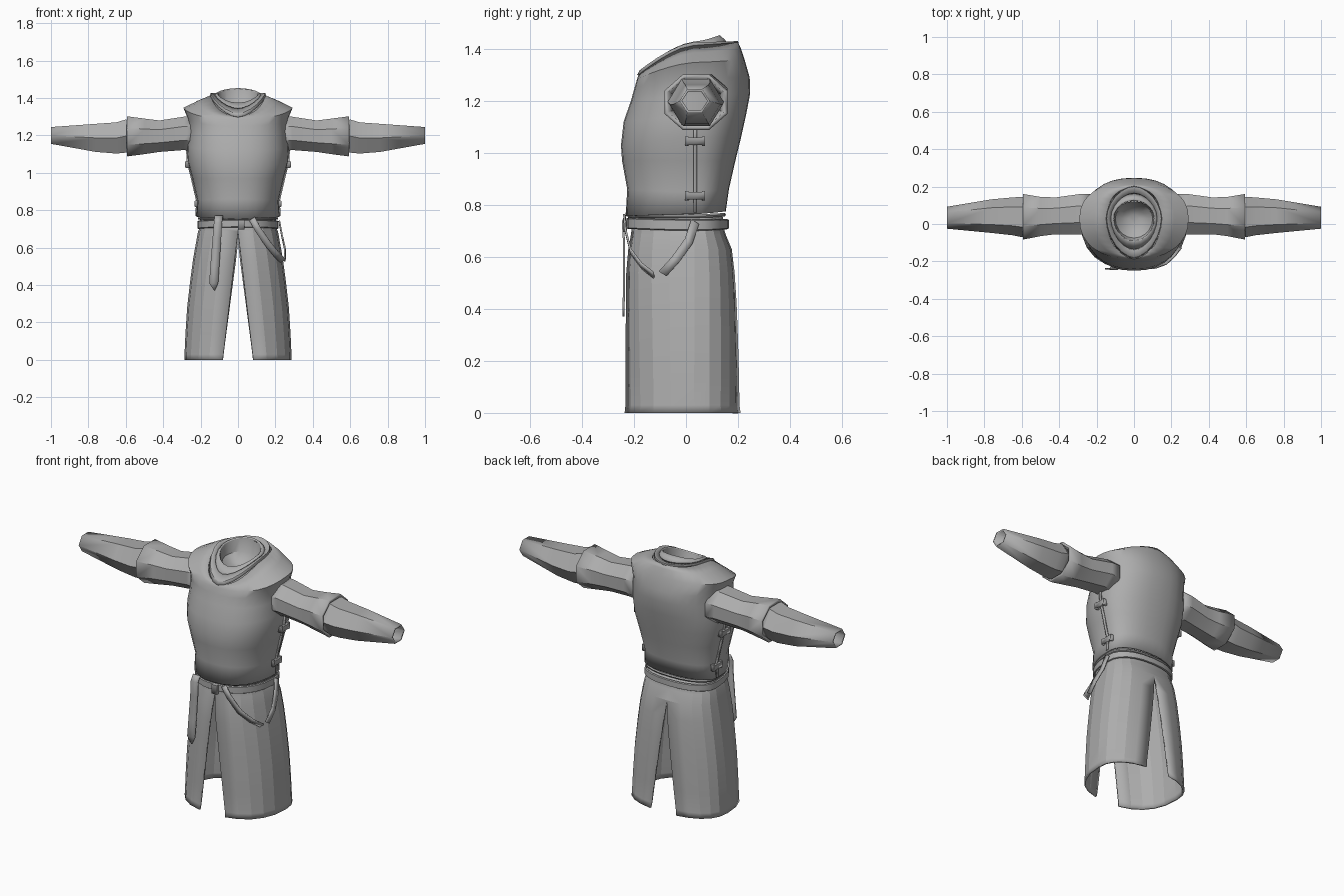
import bpy, bmesh, math
from mathutils import Vector

if "Cube" in bpy.data.objects:
    bpy.data.objects.remove(bpy.data.objects["Cube"])

CY = 0.03  # depth of the side seams

grey = bpy.data.materials.new("grey_cloth")
grey.diffuse_color = (0.42, 0.42, 0.42, 1)
grey.use_nodes = True
grey.node_tree.nodes["Principled BSDF"].inputs["Base Color"].default_value = grey.diffuse_color


def finish(name, rows, closed=True, thick=0.0, mirror=False, angle=30, cap=False):
    """Skin rows of points into a surface, then thicken and mirror it."""
    bm = bmesh.new()
    vs = [[bm.verts.new(p) for p in r] for r in rows]
    n = len(rows[0])
    for a, b in zip(vs, vs[1:]):
        for j in range(n if closed else n - 1):
            k = (j + 1) % n
            bm.faces.new((a[j], a[k], b[k], b[j]))
    if cap:
        bm.faces.new(vs[-1])
    bmesh.ops.remove_doubles(bm, verts=bm.verts, dist=1e-5)
    me = bpy.data.meshes.new(name)
    bm.to_mesh(me)
    bm.free()
    me.materials.append(grey)
    ob = bpy.data.objects.new(name, me)
    bpy.context.collection.objects.link(ob)
    bpy.ops.object.select_all(action='DESELECT')
    ob.select_set(True)
    bpy.context.view_layer.objects.active = ob
    bpy.ops.object.shade_smooth_by_angle(angle=math.radians(angle))
    if mirror:
        m = ob.modifiers.new("mirror", 'MIRROR')
        m.merge_threshold = 0.0005
    if thick:
        s = ob.modifiers.new("thickness", 'SOLIDIFY')
        s.thickness = thick
        s.offset = -1
    return ob


def power(v, e):
    return math.copysign(abs(v) ** e, v)


def body_point(t, hx, yf, yb, zf, zs, zb, e):
    """Point on a rounded section with own front, side and back heights."""
    c, s = power(math.cos(t), 2 / e), power(math.sin(t), 2 / e)
    y = CY + s * ((yb - CY) if s > 0 else (CY - yf))
    z = zs + ((zb if s > 0 else zf) - zs) * abs(s) ** 1.5
    return Vector((hx * c, y, z))


def body_loft(name, rings, n=32, e=2.3, **kw):
    rows = [[body_point(2 * math.pi * j / n, *r, e) for j in range(n)] for r in rings]
    return finish(name, rows, **kw)


def arm_loft(name, rings, n, turn, **kw):
    """Rings: x, y low, y high, z low, z high."""
    rows = []
    for x, y0, y1, z0, z1 in rings:
        row = []
        for j in range(n):
            t = 2 * math.pi * (j + turn) / n
            ky = 1 / math.cos(math.pi / n) if turn else 1
            kz = 1 / math.cos(math.pi / n) if n == 8 else 1 / math.sin(math.pi / 3)
            row.append((x, (y0 + y1) / 2 + math.cos(t) * ky * (y1 - y0) / 2,
                        (z0 + z1) / 2 + math.sin(t) * kz * (z1 - z0) / 2))
        rows.append(row)
    return finish(name, rows, mirror=True, **kw)


def ribbon(name, pts, side, widths, thick=0.008, mirror=False):
    side = Vector(side).normalized()
    rows = [[Vector(p) - side * w / 2, Vector(p) + side * w / 2]
            for p, w in zip(pts, widths)]
    ob = finish(name, rows, closed=False, thick=thick, mirror=mirror)
    ob.modifiers["thickness"].offset = 0
    return ob


def block(name, loc, size, mirror=False):
    x, y, z = (s / 2 for s in size)
    rows = [[(loc[0] + a * x, loc[1] + b * y, loc[2] + c * z)
             for a, b in ((-1, -1), (1, -1), (1, 1), (-1, 1))] for c in (-1, 1)]
    ob = finish(name, [rows[0], rows[1]], mirror=mirror, cap=True)
    bm = bmesh.new()
    bm.from_mesh(ob.data)
    bmesh.ops.holes_fill(bm, edges=bm.edges)
    bmesh.ops.recalc_face_normals(bm, faces=bm.faces)
    bm.to_mesh(ob.data)
    bm.free()


# Vest: waist, chest, overhanging shoulders, neckline
body_loft("vest", [
    (.222, -.232, .153, .757, .765, .775),
    (.217, -.226, .165, .86, .85, .86),
    (.245, -.246, .190, .97, .97, .97),
    (.268, -.250, .212, 1.03, 1.06, 1.06),
    (.272, -.240, .232, 1.12, 1.14, 1.15),
    (.264, -.212, .247, 1.20, 1.22, 1.23),
    (.268, -.198, .245, 1.25, 1.29, 1.29),
    (.292, -.188, .225, 1.285, 1.348, 1.36),
    (.215, -.184, .210, 1.295, 1.385, 1.405),
    (.145, -.176, .200, 1.305, 1.415, 1.425),
], thick=.012, angle=40)

# Collar trim with a dipped front, then the standing inner collar
body_loft("collar_trim", [
    (.150, -.188, .203, 1.300, 1.412, 1.422),
    (.146, -.178, .200, 1.318, 1.426, 1.430),
    (.124, -.140, .165, 1.345, 1.418, 1.428),
], n=24, e=1.8, thick=.008, angle=25)
body_loft("inner_collar", [
    (.128, -.145, .165, 1.325, 1.395, 1.41),
    (.124, -.115, .150, 1.350, 1.415, 1.435),
    (.114, -.095, .130, 1.375, 1.428, 1.453),
], n=20, e=2, thick=.01)
# Bowl lining inside the neck
body_loft("neck_lining", [
    (.108, -.088, .122, 1.368, 1.42, 1.445),
    (.100, -.075, .110, 1.335, 1.36, 1.375),
    (.065, -.035, .075, 1.315, 1.325, 1.33),
    (.025, .005, .050, 1.31, 1.312, 1.315),
], n=20, e=2, cap=True)

# Sleeves: octagonal upper part with flared cuff, tapering lower part
arm_loft("upper_sleeve", [
    (.235, -.055, .160, 1.115, 1.305),
    (.290, -.055, .160, 1.122, 1.300),
    (.420, -.055, .142, 1.112, 1.280),
    (.500, -.065, .145, 1.100, 1.290),
    (.592, -.083, .160, 1.088, 1.302),
], 8, .5, thick=.016, angle=20)
arm_loft("lower_sleeve", [
    (.540, -.055, .125, 1.125, 1.270),
    (.600, -.070, .145, 1.108, 1.285),
    (.650, -.060, .142, 1.103, 1.270),
    (.760, -.048, .132, 1.112, 1.262),
    (1.00, -.025, .092, 1.155, 1.245),
], 6, 0, thick=.010, angle=20)

# Skirt: one half with front and back slits, mirrored
profile = [(.765, .200, -.208, .140), (.70, .208, -.210, .148),
           (.685, .214, -.212, .153), (.63, .224, -.222, .176),
           (.54, .240, -.230, .187), (.42, .256, -.232, .195),
           (.28, .272, -.234, .201), (.14, .281, -.236, .206),
           (.03, .286, -.238, .209), (0, .287, -.242, .214)]
SEG, E = 10, 2.4


def slit_angle(z, top, hx):
    w = .083 * max(0, (top - z) / top)
    return math.asin((w / hx) ** (E / 2))


rows = []
for z, hx, yf, yb in reversed(profile):
    t0 = -math.pi / 2 + slit_angle(z, .69, hx)
    t1 = math.pi / 2 - slit_angle(z, .62, hx)
    row = [body_point(t0 + (t1 - t0) * j / SEG, hx, yf, yb, z, z, z, E)
           for j in range(SEG + 1)]
    for p in row:
        if abs(p.x) < 1e-4:
            p.x = 0
    rows.append(row)
finish("skirt", rows, closed=False, thick=.010, mirror=True, angle=14)

# Belt and the thin cord above it
body_loft("belt", [
    (.212, -.224, .158, .708, .700, .706),
    (.217, -.230, .165, .712, .704, .710),
    (.217, -.230, .165, .746, .740, .742),
    (.212, -.224, .158, .750, .744, .746),
], n=24, thick=.008)
body_loft("waist_cord", [
    (.212, -.222, .150, .750, .750, .755),
    (.214, -.226, .153, .757, .757, .762),
    (.212, -.222, .150, .764, .764, .769),
], n=24, thick=.008)
block("belt_buckle", (.018, -.234, .722), (.034, .016, .052))

# Hanging belt tail with a pointed tip
ribbon("belt_tail", [(-.103, -.228, .77), (-.107, -.243, .735), (-.113, -.238, .65),
                     (-.124, -.238, .50), (-.130, -.240, .41), (-.126, -.240, .37)],
       (1, 0, 0), [.044, .044, .046, .048, .048, .004])
# Two loose straps meeting at the hip
ribbon("front_hip_strap", [(.075, -.236, .755), (.105, -.232, .70), (.160, -.212, .62),
                           (.205, -.170, .565), (.240, -.125, .530)],
       (.7, -.1, .5), [.035] * 5)
ribbon("side_hip_strap", [(.222, .035, .735), (.236, .010, .66), (.252, -.040, .59),
                          (.250, -.090, .535)],
       (.05, .8, -.5), [.035] * 4)

# Side seams and their clasps
ribbon("side_seam", [(.224, .035, .77), (.220, .035, .85), (.248, .035, .97),
                     (.270, .035, 1.06), (.274, .035, 1.12)],
       (0, 1, 0), [.014] * 5, mirror=True)
for z, x in ((1.045, .272), (.835, .221)):
    block("seam_clasp", (x, .035, z), (.022, .07, .028), mirror=True)
    for y in (.003, .067):
        block("clasp_end", (x - .003, y, z), (.026, .012, .036), mirror=True)
